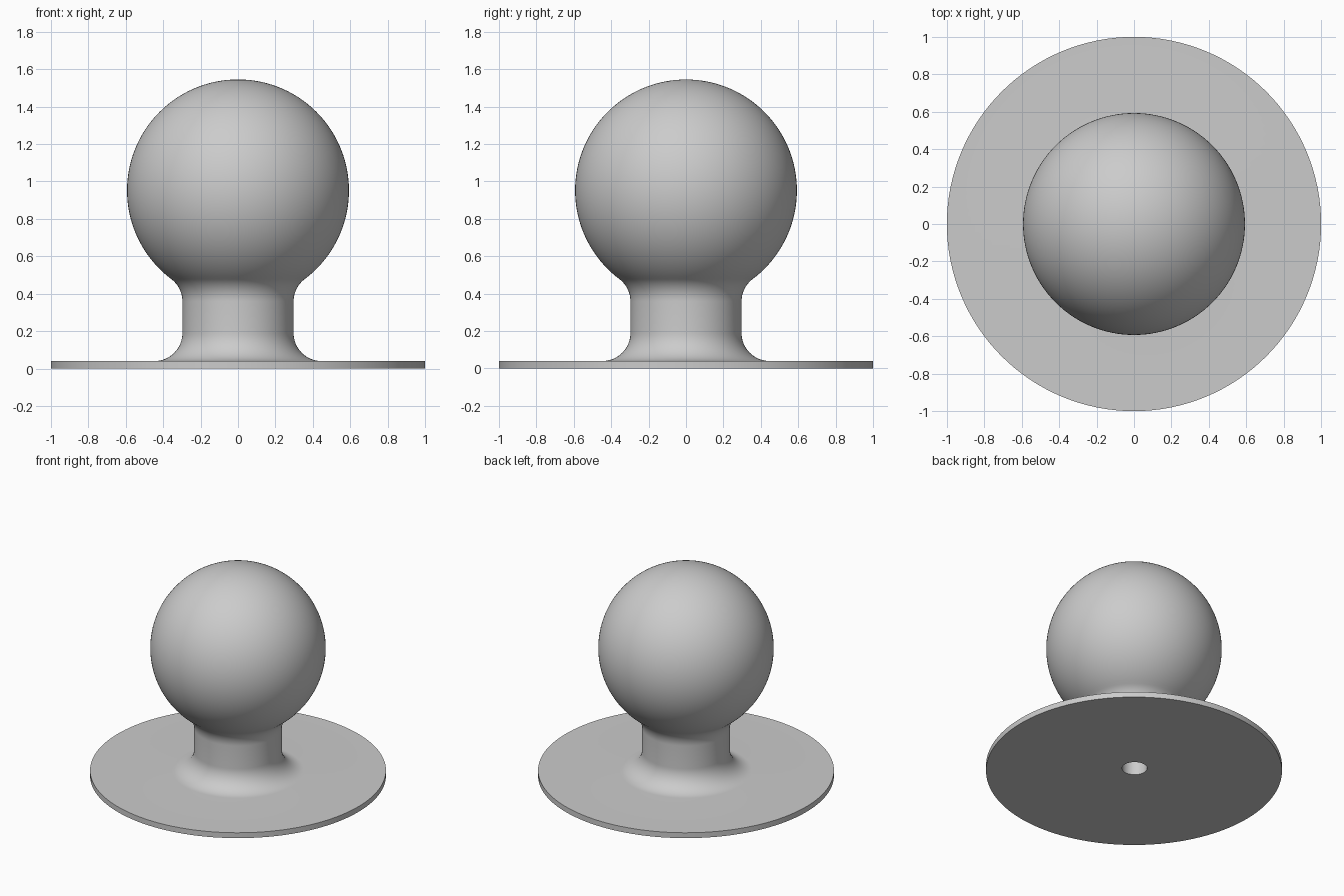
import bpy, bmesh
from math import sin, cos, pi, sqrt, atan2
from mathutils import Vector

cube = bpy.data.objects.get("Cube")
if cube:
    bpy.data.objects.remove(cube, do_unlink=True)

grey = bpy.data.materials.new("plain_grey")
grey.use_nodes = True
colour = (0.6, 0.6, 0.6, 1)
grey.diffuse_color = colour
grey.node_tree.nodes["Principled BSDF"].inputs["Base Color"].default_value = colour

SEGMENTS = 128
BALL_R, BALL_Z = 0.593, 0.952
NECK_R, FILLET = 0.297, 0.15
FLANGE_TOP = 0.04


def arc(r, z, radius, start, end, steps):
    """Profile points along a circular arc in the radius/height plane."""
    angles = [start + (end - start) * i / steps for i in range(steps + 1)]
    return [(r + radius * cos(a), z + radius * sin(a)) for a in angles]


def lathe(name, profile):
    """Revolve a profile, with both ends on the axis, around z."""
    bm = bmesh.new()
    verts = [bm.verts.new((r, 0, z)) for r, z in profile]
    edges = [bm.edges.new(pair) for pair in zip(verts, verts[1:])]
    bmesh.ops.spin(bm, geom=verts + edges, axis=(0, 0, 1), cent=(0, 0, 0),
                   angle=2 * pi, steps=SEGMENTS)
    bmesh.ops.remove_doubles(bm, verts=bm.verts, dist=1e-5)
    bmesh.ops.recalc_face_normals(bm, faces=bm.faces)
    mesh = bpy.data.meshes.new(name)
    bm.to_mesh(mesh)
    bm.free()
    mesh.materials.append(grey)
    obj = bpy.data.objects.new(name, mesh)
    bpy.context.collection.objects.link(obj)
    return obj


# Upper fillet is tangent to both the neck and the ball
fillet_r = NECK_R + FILLET
fillet_z = BALL_Z - sqrt((BALL_R + FILLET) ** 2 - fillet_r ** 2)
contact = atan2(fillet_z - BALL_Z, fillet_r)

profile = [(0, 0), (1, 0), (1, FLANGE_TOP)]
profile += arc(fillet_r, FLANGE_TOP + FILLET, FILLET, 1.5 * pi, pi, 16)
profile += arc(fillet_r, fillet_z, FILLET, pi, pi + contact, 12)
profile += arc(0, BALL_Z, BALL_R, contact, pi / 2, 64)[1:-1]
profile += [(0, BALL_Z + BALL_R)]
knob = lathe("ball_knob", profile)

# Blind screw hole in the underside
bore = lathe("screw_hole_cutter", [(0, -0.1), (0.085, -0.1), (0.085, 0.5), (0, 0.5)])
bore.location = Vector((0.02, 0.03, 0))
bore.hide_render = True
cut = knob.modifiers.new("screw_hole", "BOOLEAN")
cut.operation = "DIFFERENCE"
cut.solver = "EXACT"
cut.object = bore

bpy.ops.object.select_all(action="DESELECT")
knob.select_set(True)
bpy.context.view_layer.objects.active = knob
bpy.ops.object.modifier_apply(modifier=cut.name)
bpy.data.objects.remove(bore, do_unlink=True)
bpy.ops.object.shade_smooth_by_angle(angle=pi / 6)
